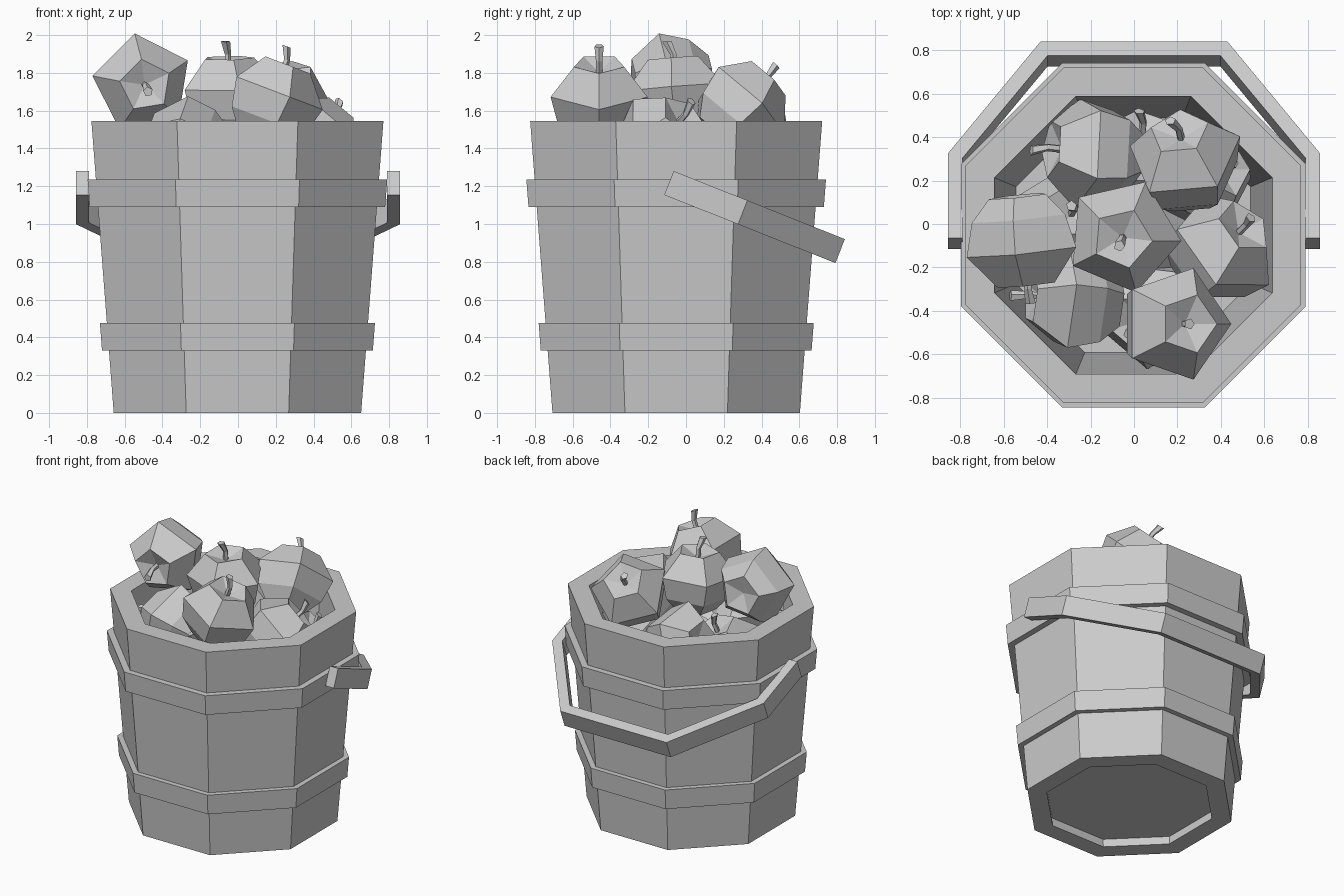
import bpy, bmesh, math
from mathutils import Vector, Matrix

if "Cube" in bpy.data.objects:
    bpy.data.objects.remove(bpy.data.objects["Cube"])


def add_object(name, bm):
    bmesh.ops.remove_doubles(bm, verts=bm.verts, dist=1e-5)
    bmesh.ops.recalc_face_normals(bm, faces=bm.faces)
    me = bpy.data.meshes.new(name)
    bm.to_mesh(me)
    bm.free()
    ob = bpy.data.objects.new(name, me)
    bpy.context.collection.objects.link(ob)
    return ob


def lathe(bm, profile, sides, start=0.0, closed=False):
    """Faceted ring surface through (radius, z, x shift) points."""
    rings = []
    for r, z, *shift in profile:
        dx = shift[0] if shift else 0
        if r == 0:
            rings.append([bm.verts.new((dx, 0, z))] * sides)
        else:
            rings.append([bm.verts.new((dx + r * math.cos(start + math.tau * i / sides),
                                        r * math.sin(start + math.tau * i / sides), z))
                          for i in range(sides)])
    pairs = list(zip(rings, rings[1:])) + ([(rings[-1], rings[0])] if closed else [])
    for a, b in pairs:
        for i in range(sides):
            j = (i + 1) % sides
            bm.faces.new(list(dict.fromkeys((a[i], a[j], b[j], b[i]))))


# Octagonal bucket parts, profiles given as flat-to-centre distances
CENTRE = Vector((-0.003, -0.052, 0))
FLAT = 1 / math.cos(math.pi / 8)


def octagon_part(name, profile, closed=False):
    bm = bmesh.new()
    lathe(bm, [(r * FLAT, z) for r, z in profile], 8, math.pi / 8, closed)
    add_object(name, bm).location = CENTRE


octagon_part("bucket", [(0, 0.06), (0.535, 0.06), (0.53, 0), (0.655, 0), (0.773, 1.545),
                        (0.64, 1.545), (0.54, 0.12), (0, 0.12)])
for name, z, r in (("lower_hoop", 0.33, 0.717), ("upper_hoop", 1.09, 0.782)):
    octagon_part(name, [(r - 0.06, z), (r, z), (r + 0.011, z + 0.145),
                        (r - 0.049, z + 0.145)], True)

# Handle: flat bent strip hanging down at the back
outer = [(0.857, 0), (0.857, 0.42), (0.43, 0.975)]
inner = [(0.79, 0), (0.79, 0.397), (0.398, 0.905)]
outer += [(-x, u) for x, u in reversed(outer)]
inner += [(-x, u) for x, u in reversed(inner)]
bm = bmesh.new()
sections = []
for (xo, uo), (xi, ui) in zip(outer, inner):
    sections.append([bm.verts.new((x, u, w)) for x, u, w in
                     ((xo, uo, -0.068), (xo, uo, 0.068), (xi, ui, 0.068), (xi, ui, -0.068))])
for a, b in zip(sections, sections[1:]):
    for i in range(4):
        j = (i + 1) % 4
        bm.faces.new((a[i], a[j], b[j], b[i]))
bm.faces.new(sections[0])
bm.faces.new(sections[-1])
handle = add_object("handle", bm)
handle.location = (0, -0.09, 1.217)
handle.rotation_euler.x = -math.atan2(0.36, 0.905)

# Five-sided apple with a bent stem, shared by all copies
bm = bmesh.new()
lathe(bm, [(0, -0.17), (0.14, -0.21), (0.23, -0.11), (0.27, 0.045), (0.14, 0.2), (0, 0.15)], 5)
lathe(bm, [(0, 0.14), (0.018, 0.14), (0.018, 0.22), (0.026, 0.29, -0.03), (0, 0.29, -0.03)], 5)
first = add_object("apple_1", bm)

# Position, direction of the stem, spin in degrees
apples = [
    ((-0.51, -0.08, 1.745), (0.1, -0.98, -0.05), 105),
    ((-0.05, -0.05, 1.68), (-0.02, -0.08, 1), 67),
    ((0.18, -0.46, 1.66), (0.35, 0, 0.92), 0),
    ((0.24, 0.29, 1.63), (-0.15, 0.65, 0.7), 20),
    ((-0.19, 0.33, 1.40), (-0.9, 0.1, 0.3), 40),
    ((-0.28, -0.34, 1.41), (-0.9, 0.05, 0.2), 10),
    ((0.40, -0.12, 1.44), (0.5, 0.5, 0.6), 30),
    ((-0.32, 0.0, 1.25), (0.2, 0.3, 0.9), 15),
    ((0.08, -0.40, 1.22), (-0.3, -0.3, 0.9), 50),
    ((0.30, 0.22, 1.20), (0.6, 0.2, 0.7), 0),
    ((0.02, 0.28, 1.15), (0.1, 0.8, 0.5), 25),
    ((0.02, -0.06, 1.15), (0, 0, 1), 0),
]
for k, (pos, axis, spin) in enumerate(apples):
    ob = first
    if k:
        ob = bpy.data.objects.new(f"apple_{k + 1}", first.data)
        bpy.context.collection.objects.link(ob)
    turn = Vector((0, 0, 1)).rotation_difference(Vector(axis)).to_matrix().to_4x4()
    ob.matrix_world = Matrix.Translation(pos) @ turn @ Matrix.Rotation(math.radians(spin), 4, 'Z')
